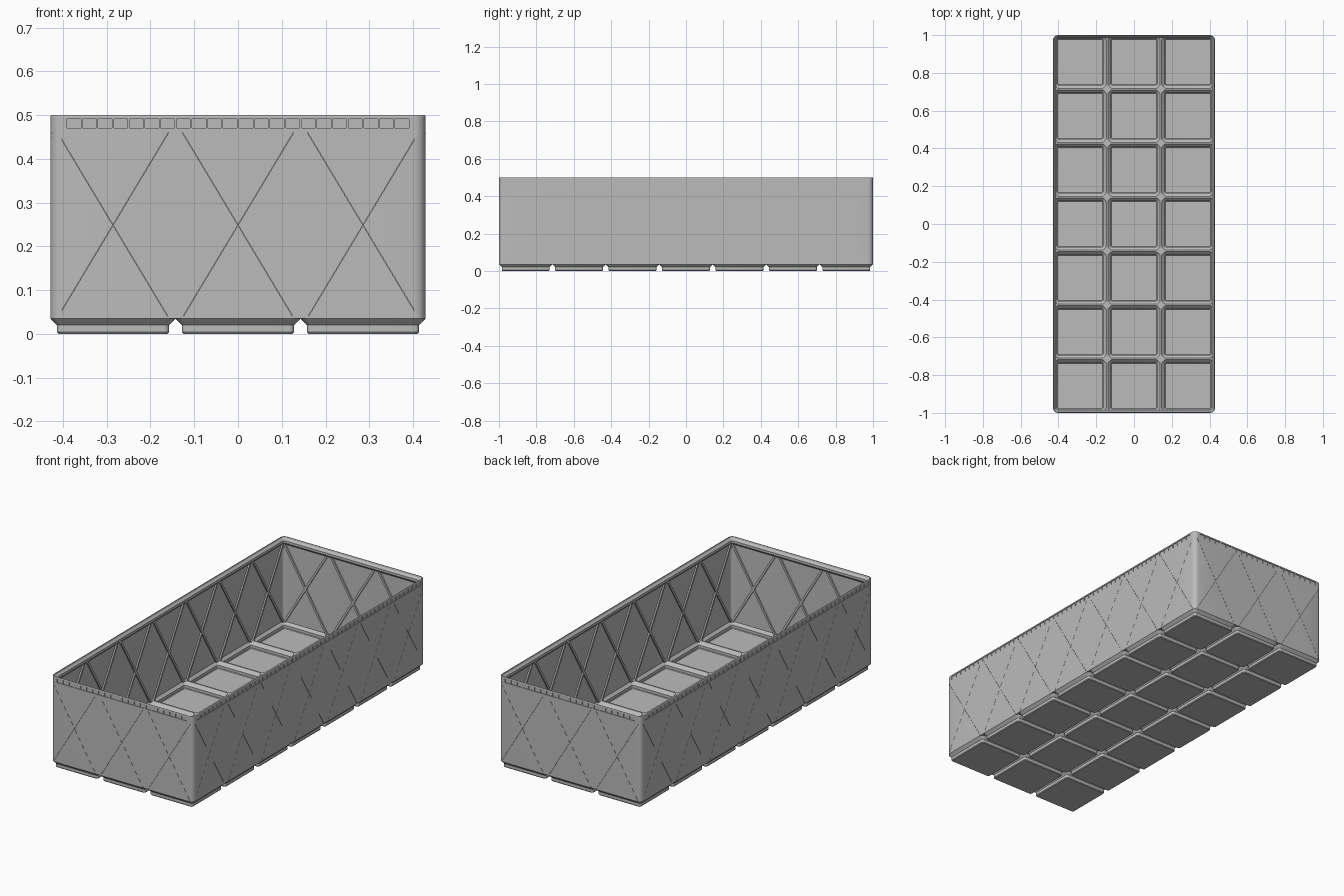
import bpy, bmesh, math
from mathutils import Matrix

if "Cube" in bpy.data.objects:
    bpy.data.objects.remove(bpy.data.objects["Cube"])

P = 2 / 7                    # grid pitch
NX, NY = 3, 7
HX, HY = NX * P / 2, NY * P / 2
H = 0.5                      # total height
RAD = 0.0256                 # outer corner radius
SEG = 6

grey = bpy.data.materials.new("light_grey")
grey.diffuse_color = (0.5, 0.5, 0.5, 1)
grey.use_nodes = True
grey.node_tree.nodes["Principled BSDF"].inputs["Base Color"].default_value = grey.diffuse_color


def finish(bm, name):
    bmesh.ops.recalc_face_normals(bm, faces=bm.faces)
    me = bpy.data.meshes.new(name)
    bm.to_mesh(me)
    bm.free()
    me.materials.append(grey)
    ob = bpy.data.objects.new(name, me)
    bpy.context.collection.objects.link(ob)
    return ob


def ring(bm, cx, cy, hx, hy, inset, z):
    """Rounded rectangle of vertices, pulled in by inset."""
    r = max(RAD - inset, 0.008)
    verts = []
    for k, (sx, sy) in enumerate([(1, 1), (-1, 1), (-1, -1), (1, -1)]):
        for i in range(SEG + 1):
            a = math.pi / 2 * (k + i / SEG)
            verts.append(bm.verts.new((cx + sx * (hx - inset - r) + r * math.cos(a),
                                       cy + sy * (hy - inset - r) + r * math.sin(a), z)))
    return verts


def loft(bm, rings, closed=False):
    pairs = list(zip(rings, rings[1:]))
    if closed:
        pairs.append((rings[-1], rings[0]))
    else:
        bm.faces.new(rings[0])
        bm.faces.new(rings[-1])
    for a, b in pairs:
        n = len(a)
        for i in range(n):
            bm.faces.new((a[i], a[(i + 1) % n], b[(i + 1) % n], b[i]))


def box(bm, frame, x, y, z, size, tilt=0):
    m = frame @ Matrix.Translation((x, y, z)) @ Matrix.Rotation(tilt, 4, 'Y')
    bmesh.ops.create_cube(bm, size=1, matrix=m @ Matrix.Diagonal((*size, 1)))


# The four walls: turn, distance to face, cells along the wall
WALLS = [(Matrix.Rotation(k * math.pi / 2, 4, 'Z'),
          HY if k % 2 == 0 else HX, NX if k % 2 == 0 else NY) for k in range(4)]

# Wall shell with stacking lip: (inset, height) up the outside, down the inside
bm = bmesh.new()
profile = [(0, 0.035), (0, H - 0.003), (0.002, H), (0.004, H), (0.006, 0.492),
           (0.016, 0.482), (0.016, 0.469), (0.007, 0.458), (0.007, 0.035)]
loft(bm, [ring(bm, 0, 0, HX, HY, i, z) for i, z in profile], closed=True)
walls = finish(bm, "walls")

# Diagonal layout of each cell
DX, Z0, Z1 = 0.127, 0.037, 0.46
LEN = math.hypot(2 * DX, Z1 - Z0)
TILT = math.atan2(2 * DX, Z1 - Z0)


def diagonals(bm, y_off, width, depth, sign):
    for frame, d, n in WALLS:
        for i in range(n):
            box(bm, frame, (i - (n - 1) / 2) * P, -d + y_off, (Z0 + Z1) / 2,
                (width, depth, LEN), sign * TILT)


# Cut the thin crossing seams and the row of rim pockets
for sign in (1, -1):
    bm = bmesh.new()
    diagonals(bm, 0, 0.0008, 0.007, sign)
    if sign == 1:
        step = P / 8
        for frame, d, n in WALLS:
            for i in range(1, n * 8 - 1):
                box(bm, frame, (i - (n * 8 - 1) / 2) * step, -d, 0.4805,
                    (step - 0.004, 0.007, 0.021))
    cutter = finish(bm, "cutter")
    cutter.hide_render = True
    mod = walls.modifiers.new("cut", 'BOOLEAN')
    mod.operation, mod.solver, mod.object = 'DIFFERENCE', 'EXACT', cutter
    bpy.context.view_layer.objects.active = walls
    bpy.ops.object.modifier_apply(modifier=mod.name)
    bpy.data.objects.remove(cutter)

# Crossing stiffener ribs on the inside of the walls
bm = bmesh.new()
for sign in (1, -1):
    diagonals(bm, 0.010, 0.011, 0.009, sign)
finish(bm, "inner_ribs")

# Hollow stepped feet, open to the inside of the bin
bm = bmesh.new()
foot = [(0.0180, 0), (0.0150, 0.004), (0.0150, 0.020), (0, 0.035), (0, 0.041),
        (0.004, 0.041), (0.0205, 0.0245), (0.0205, 0.010), (0.0230, 0.007)]
for i in range(NX):
    for j in range(NY):
        cx, cy = (i - (NX - 1) / 2) * P, (j - (NY - 1) / 2) * P
        loft(bm, [ring(bm, cx, cy, P / 2, P / 2, o, z) for o, z in foot])
finish(bm, "feet")

# Diamond fillers where four feet meet
bm = bmesh.new()
for i in range(1, NX):
    for j in range(1, NY):
        m = Matrix.Translation(((i - NX / 2) * P, (j - NY / 2) * P, 0.038))
        bmesh.ops.create_cone(bm, cap_ends=True, segments=4, radius1=0.026,
                              radius2=0.026, depth=0.0062, matrix=m)
finish(bm, "floor_crossings")

# Small fillers where two feet meet the wall
bm = bmesh.new()
for frame, d, n in WALLS:
    for i in range(1, n):
        box(bm, frame, (i - n / 2) * P, -d + 0.009, 0.038, (0.026, 0.017, 0.0062))
finish(bm, "floor_edge_fillers")

# Smooth the rounded corners, keep edges sharp
bpy.ops.object.select_all(action='SELECT')
bpy.context.view_layer.objects.active = walls
bpy.ops.object.shade_smooth_by_angle(angle=math.radians(30))
